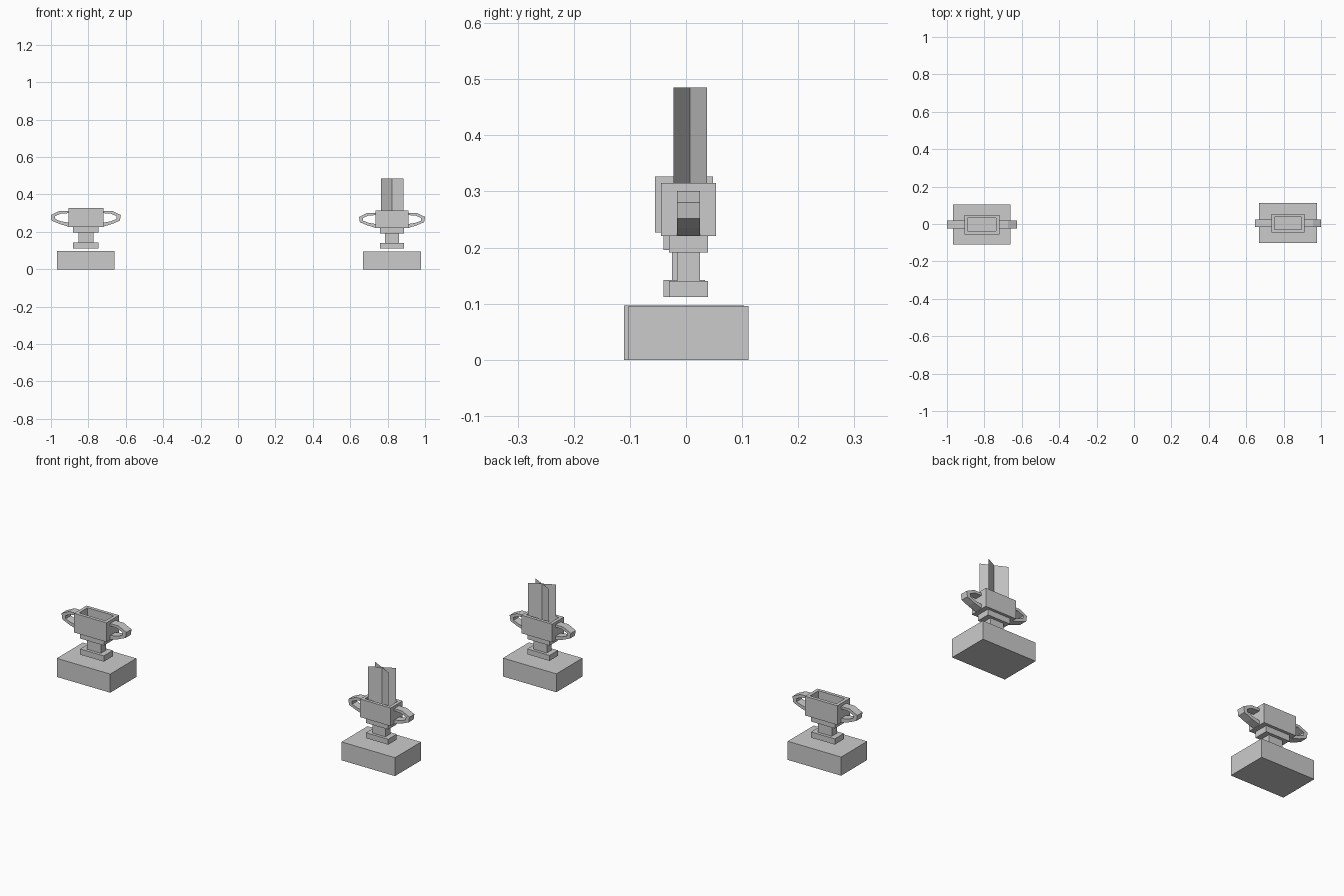
import bpy, bmesh

if "Cube" in bpy.data.objects:
    bpy.data.objects.remove(bpy.data.objects["Cube"])

grey = bpy.data.materials.new("stone_grey")
grey.diffuse_color = (0.6, 0.6, 0.6, 1)
grey.use_nodes = True
grey.node_tree.nodes["Principled BSDF"].inputs["Base Color"].default_value = grey.diffuse_color


def make(name, verts, faces):
    me = bpy.data.meshes.new(name)
    me.from_pydata(verts, [], faces)
    bm = bmesh.new()
    bm.from_mesh(me)
    bmesh.ops.recalc_face_normals(bm, faces=bm.faces)
    bm.to_mesh(me)
    bm.free()
    me.materials.append(grey)
    ob = bpy.data.objects.new(name, me)
    bpy.context.collection.objects.link(ob)
    return ob


def box(name, cx, cy, hx, hy, z0, z1):
    v = [(cx + sx * hx, cy + sy * hy, z) for z in (z0, z1)
         for sx, sy in ((-1, -1), (1, -1), (1, 1), (-1, 1))]
    f = [(3, 2, 1, 0), (4, 5, 6, 7)] + [(i, (i + 1) % 4, (i + 1) % 4 + 4, i + 4) for i in range(4)]
    return make(name, v, f)


def hollow_box(name, cx, cy, hx, hy, z0, z1, wall, floor):
    ob = box(name, cx, cy, hx, hy, z0, z1)
    bm = bmesh.new()
    bm.from_mesh(ob.data)
    top = max(bm.faces, key=lambda f: f.calc_center_median().z)
    bmesh.ops.inset_region(bm, faces=[top], thickness=wall)
    ext = bmesh.ops.extrude_discrete_faces(bm, faces=[top])["faces"][0]
    for v in ext.verts:
        v.co.z = floor
    bm.to_mesh(ob.data)
    bm.free()


# handle profile: (distance from cup centre, height above foot)
OUTER = [(.09, .200), (.141, .200), (.187, .178), (.182, .148), (.14, .13), (.09, .115)]
INNER = [(.09, .188), (.132, .186), (.165, .172), (.163, .156), (.132, .144), (.09, .137)]


def handle(name, cx, cy, z, s, side):
    n = len(OUTER)
    v = [(cx + side * s * px, cy + y * s, z + s * pz)
         for y in (-.0215, .0215) for ring in (OUTER, INNER) for px, pz in ring]
    f = []
    for i in range(n - 1):
        a, b, c, d = i, i + n, i + 2 * n, i + 3 * n
        f += [(a, a + 1, b + 1, b), (c, d, d + 1, c + 1),
              (a, c, c + 1, a + 1), (b, b + 1, d + 1, d)]
    for i in (0, n - 1):
        f.append((i, i + n, i + 3 * n, i + 2 * n))
    make(name, v, f)


def trophy(tag, cx, cy, s, base_top):
    z = .112
    # base block
    box(tag + "_base", cx, cy, .154, .1073, 0, base_top)
    # foot, stem, collar
    for part, hx, hy, a, b in (("foot", .068, .037, 0, .03),
                               ("stem", .04, .0215, .03, .084),
                               ("collar", .068, .037, .084, .115)):
        box(f"{tag}_{part}", cx, cy, hx * s, hy * s, z + a * s, z + b * s)
    # open cup
    hollow_box(tag + "_cup", cx, cy, .0935 * s, .052 * s,
               z + .115 * s, z + .215 * s, .0245 * s, z + .14 * s)
    # handles
    for label, side in (("left", -1), ("right", 1)):
        handle(f"{tag}_{label}_handle", cx, cy, z, s, side)


trophy("left_urn", -.8135, -.0035, 1.0, .097)
trophy("right_urn", .8235, .0045, .944, .096)

# crossed flat panels rising out of the right urn
for label, d in (("a", 1), ("b", -1)):
    cx, cy, hx, hy = .8245, .0075, .0595, .03 * d
    make("crossed_panel_" + label,
         [(cx - hx, cy - hy, .244), (cx + hx, cy + hy, .244),
          (cx + hx, cy + hy, .485), (cx - hx, cy - hy, .485)], [(0, 1, 2, 3)])
